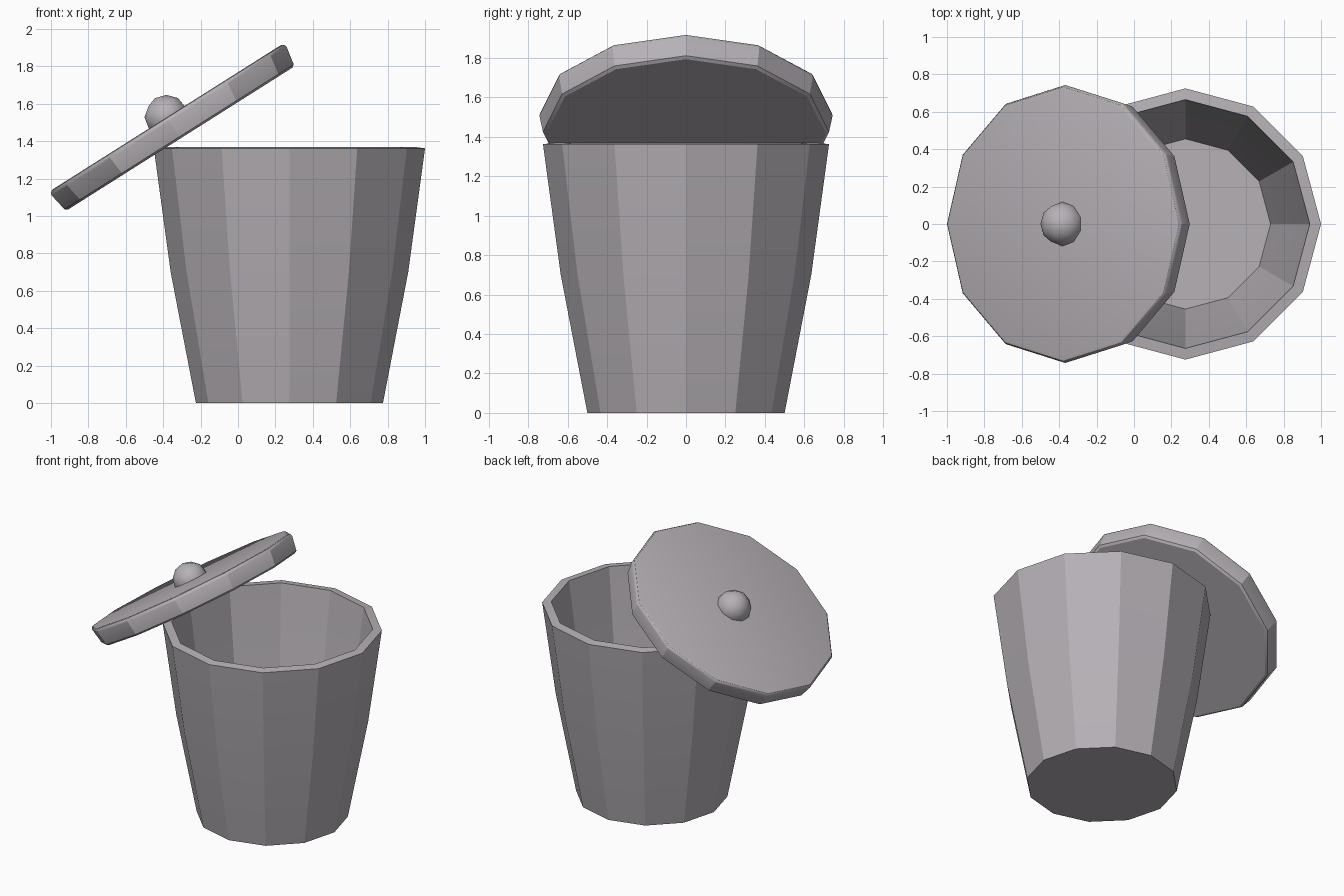
import bpy, bmesh
from math import pi, cos, sin, radians
from mathutils import Matrix

if "Cube" in bpy.data.objects:
    bpy.data.objects.remove(bpy.data.objects["Cube"])

SIDES = 12
TILT = Matrix.Rotation(radians(-32.3), 4, 'Y')

# Dark, slightly warm grey
grey = bpy.data.materials.new("dark_grey")
grey.diffuse_color = (0.47, 0.44, 0.47, 1)
grey.use_nodes = True
grey.node_tree.nodes["Principled BSDF"].inputs["Base Color"].default_value = grey.diffuse_color


def add_object(name, bm, matrix):
    bmesh.ops.recalc_face_normals(bm, faces=bm.faces)
    mesh = bpy.data.meshes.new(name)
    bm.to_mesh(mesh)
    bm.free()
    mesh.materials.append(grey)
    mesh.set_sharp_from_angle(angle=radians(29))
    obj = bpy.data.objects.new(name, mesh)
    bpy.context.collection.objects.link(obj)
    obj.matrix_world = matrix
    return obj


def lathe(name, profile, matrix):
    """Turn (radius, z) points into a closed solid: panels blend vertically, caps stay flat."""
    bm = bmesh.new()
    rings = [[bm.verts.new((r * cos(2 * pi * i / SIDES), r * sin(2 * pi * i / SIDES), z))
              for i in range(SIDES)] for r, z in profile]
    for a, b in zip(rings, rings[1:]):
        for i in range(SIDES):
            j = (i + 1) % SIDES
            bm.faces.new((a[i], a[j], b[j], b[i])).smooth = True
    bm.faces.new(rings[0])
    bm.faces.new(rings[-1])
    # keep the upright corners between panels crisp
    for a, b in zip(rings, rings[1:]):
        for v, w in zip(a, b):
            bm.edges.get((v, w)).smooth = False
    return add_object(name, bm, matrix)


# Hollow bucket: outer wall, rim, inner wall, floor
lathe("bucket", [(0.5, 0), (0.635, 0.7), (0.725, 1.362),
                 (0.665, 1.37), (0.575, 0.71), (0.455, 0.06)],
      Matrix.Translation((0.275, 0, 0)))

# Tilted lid with a rounded top edge
lid_matrix = Matrix.Translation((-0.309, 0, 1.414)) @ TILT
lathe("lid", [(0.709, 0), (0.725, 0.011), (0.743, 0.110), (0.740, 0.122),
              (0.732, 0.131), (0.718, 0.135)], lid_matrix)

# Faceted knob, half sunk into the lid
bm = bmesh.new()
bmesh.ops.create_icosphere(bm, subdivisions=2, radius=0.118)
add_object("lid_knob", bm, lid_matrix @ Matrix.Translation((0, 0, 0.137)))
